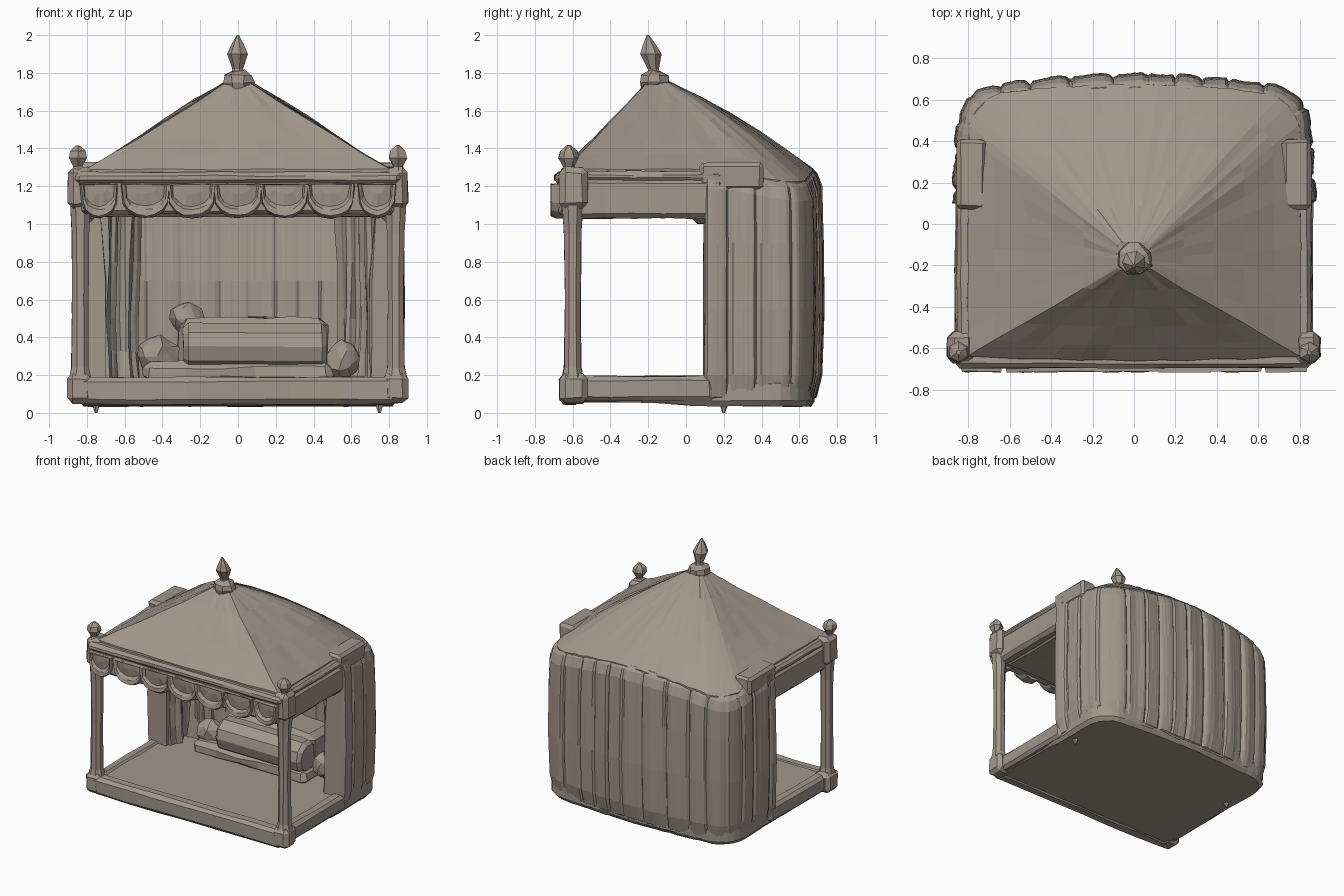
import bpy, bmesh, math, random
from mathutils import Vector, Matrix

random.seed(4)
if "Cube" in bpy.data.objects:
    bpy.data.objects.remove(bpy.data.objects["Cube"])

cloth = bpy.data.materials.new("taupe_clay")
cloth.use_nodes = True
TAUPE = (0.36, 0.31, 0.26, 1)
cloth.diffuse_color = TAUPE
cloth.node_tree.nodes["Principled BSDF"].inputs["Base Color"].default_value = TAUPE


def finish(name, bm, jitter=0.0):
    """Turn a bmesh into a flat shaded object, slightly hand-worn."""
    for v in bm.verts:
        v.co += Vector([random.uniform(-jitter, jitter) for _ in range(3)])
    bmesh.ops.recalc_face_normals(bm, faces=bm.faces)
    mesh = bpy.data.meshes.new(name)
    bm.to_mesh(mesh)
    bm.free()
    mesh.materials.append(cloth)
    ob = bpy.data.objects.new(name, mesh)
    bpy.context.collection.objects.link(ob)


def loft(bm, rings, closed=True, caps=True):
    """Skin a list of equal length point rings."""
    rows = [[bm.verts.new(p) for p in r] for r in rings]
    n = len(rows[0])
    for a, b in zip(rows, rows[1:]):
        for i in range(n if closed else n - 1):
            j = (i + 1) % n
            bm.faces.new((a[i], a[j], b[j], b[i]))
    if caps:
        bm.faces.new(rows[0])
        bm.faces.new(rows[-1])
    return rows


def box(name, lo, hi, bevel=0.02, cuts=0, jitter=0.004):
    bm = bmesh.new()
    bmesh.ops.create_cube(bm, size=1)
    lo, hi = Vector(lo), Vector(hi)
    for v in bm.verts:
        v.co = (lo + hi) / 2 + v.co * (hi - lo)
    bmesh.ops.bevel(bm, geom=bm.edges[:], offset=bevel, segments=1, affect='EDGES')
    if cuts:
        long_edges = [e for e in bm.edges if e.calc_length() > 0.4]
        bmesh.ops.subdivide_edges(bm, edges=long_edges, cuts=cuts, use_grid_fill=True)
    finish(name, bm, jitter)


def turned(name, x, y, profile, sides=8, lean=0.0, jitter=0.003):
    """Lathe (radius, height) pairs around a vertical axis that may lean in y."""
    bm = bmesh.new()
    z0 = profile[0][1]
    loft(bm, [[(x + r * math.cos(math.tau * (i + .5) / sides),
                y + lean * (z - z0) + r * math.sin(math.tau * (i + .5) / sides), z)
               for i in range(sides)] for r, z in profile])
    finish(name, bm, jitter)


def footprint(hx, front, back, radius, bow=0.03, side_cuts=8, corner=6, back_cuts=24):
    """Open U path: one side, round back corners, bowed back, other side."""
    pts = []
    for i in range(side_cuts):
        pts.append(Vector((hx, front + (back - radius - front) * i / side_cuts, 0)))
    for i in range(corner):
        a = math.pi / 2 * i / corner
        pts.append(Vector((hx - radius + radius * math.cos(a), back - radius + radius * math.sin(a), 0)))
    half = hx - radius
    for i in range(back_cuts // 2):
        x = half * (1 - 2 * i / back_cuts)
        pts.append(Vector((x, back + bow * (1 - (x / half) ** 2), 0)))
    mirrored = [Vector((-p.x, p.y, 0)) for p in reversed(pts)]
    return pts + [Vector((0, back + bow, 0))] + mirrored


def corner_droop(p):
    """How far the cloth sags toward the rear corners."""
    return 0.085 * (p.x / 0.8) ** 2 * max(0, p.y / 0.6) ** 1.5


# Floor slab with rounded back corners, front step, side rails and pegs
bm = bmesh.new()
outline = footprint(0.84, -0.65, 0.65, 0.2)
loft(bm, [[(p.x * s, p.y * s, z - 0.02 * (p.y > 0) * (z < 0.1)) for p in outline]
          for s, z in ((0.97, 0.055), (1, 0.085), (1, 0.155), (0.97, 0.18))])
finish("floor_slab", bm, 0.003)
box("front_step", (-0.84, -0.67, 0.045), (0.84, -0.56, 0.19), 0.025, 5)
for side, s in (("left", 1), ("right", -1)):
    box(side + "_floor_rail", (s * 0.815 - 0.05, -0.6, 0.06), (s * 0.815 + 0.05, 0.15, 0.195), 0.025, 3)
    turned(side + "_peg", s * 0.75, 0.2, [(0.008, 0), (0.03, 0.07)], 5, jitter=0)

# Pleated curtain wall: outer skin, rolled top and plain inner skin in one loft
path = footprint(0.83, 0.1, 0.65, 0.18, 0.05, 30, 16, 90)
for p in path:
    p.x *= 1.035 - 0.07 * p.y
n = len(path)
travel, normals = [0], []
for a, b in zip(path, path[1:]):
    travel.append(travel[-1] + (b - a).length)
for i in range(n):
    d = path[min(i + 1, n - 1)] - path[max(i - 1, 0)]
    normals.append(Vector((d.y, -d.x, 0)).normalized())


def pleat(s):
    """Broad flat panels of uneven width split by narrow grooves."""
    w = abs(math.sin(math.pi * s / 0.16 + 0.9 * math.sin(s * 6)))
    return 0.02 * min(w * 3, 1) - 0.01 + 0.005 * math.sin(s * 31)


bm = bmesh.new()
skin = ((-0.06, 0.05, 0.4), (-0.015, 0.085, 0.6), (0.008, 0.2, 1), (0.018, 0.55, 1), (0.014, 0.9, 1),
        (0.006, 1.2, 1), (-0.014, 1.27, 0.6), (-0.045, 1.3, 0.5), (-0.10, 1.3, 0.2),
        (-0.12, 1.1, 0), (-0.15, 0.7, -0.5), (-0.15, 0.35, -0.5), (-0.15, 0.15, 0))
rows = loft(bm, [[path[i] + normals[i] * (off + fold * pleat(travel[i]))
                  + Vector((0, 0, z - (z > 1.15) * corner_droop(path[i])))
                  for i in range(n)] for off, z, fold in skin], closed=False, caps=False)
for end in (0, -1):
    bm.faces.new([r[end] for r in rows])
finish("curtain_wall", bm, 0.002)


# Gathered drapes at the opening and in the rear corners
def drape(name, x, y, rx, ry, low, high, folds):
    bm = bmesh.new()
    count = folds * 4
    rings = []
    for z, s in ((low, 1.1), (low + 0.15, 0.95), (0.5, 0.9), (0.8, 1), (high, 1.15)):
        ring = []
        for i in range(count):
            a = math.tau * i / count
            k = s * (1 + 0.16 * math.cos(folds * a))
            ring.append((x + rx * k * math.cos(a), y + ry * k * math.sin(a), z))
        rings.append(ring)
    loft(bm, rings)
    finish(name, bm, 0.008)


for side, s in (("left", 1), ("right", -1)):
    drape(side + "_front_drape", s * 0.73, 0.2, 0.075, 0.08, 0.17, 1.1, 6)
    drape(side + "_rear_drape", s * 0.62, 0.42, 0.085, 0.1, 0.17, 1.1, 6)
    # raised cloth header where the curtain meets the eave
    box(side + "_curtain_header", (s * 0.785 - 0.07, 0.07, 1.18), (s * 0.785 + 0.07, 0.41, 1.325), 0.02)

# Front posts with footings, capitals and knob finials
for side, s in (("left", 1), ("right", -1)):
    x, y = s * 0.835, -0.6
    turned(side + "_post", x, y, [(0.065, 0.18), (0.05, 0.24), (0.046, 0.6), (0.048, 0.95), (0.06, 1.12)])
    box(side + "_post_footing", (x - 0.07, y - 0.07, 0.05), (x + 0.065, y + 0.08, 0.21), 0.03)
    box(side + "_post_capital", (x - 0.065, y - 0.07, 1.08), (x + 0.065, y + 0.08, 1.3), 0.03)
    turned(side + "_post_finial", x + s * 0.012, y - 0.02,
           [(0.045, 1.27), (0.028, 1.305), (0.054, 1.35), (0.045, 1.385), (0.012, 1.415)], 6)

# Beams that carry the roof, and the flat ceiling between them
box("front_beam", (-0.83, -0.68, 1.05), (0.83, -0.56, 1.24), 0.02, 6)
box("front_cornice", (-0.86, -0.695, 1.215), (0.86, -0.56, 1.275), 0.02, 6)
box("ceiling", (-0.77, -0.6, 1.04), (0.77, 0.55, 1.2), 0.02, 4)
for side, s in (("left", 1), ("right", -1)):
    box(side + "_beam", (s * 0.81 - 0.05, -0.6, 1.03), (s * 0.81 + 0.05, 0.2, 1.24), 0.025, 4)
    box(side + "_cornice", (s * 0.805 - 0.05, -0.6, 1.225), (s * 0.805 + 0.05, 0.2, 1.28), 0.02, 4)
    box(side + "_beam_bracket", (s * 0.8 - 0.04, 0.03, 1.0), (s * 0.8 + 0.04, 0.2, 1.1), 0.03)


# Scalloped valance: shallow bowls framed by a thick padded rim
def scallop(name, cx, half):
    arc = [math.pi * i / 8 for i in range(9)]

    def ring(scale, depth, y):
        return [(cx + half * scale * math.cos(a), y, 1.21 - depth * math.sin(a) ** 0.6) for a in arc]
    bm = bmesh.new()
    loft(bm, [ring(1, 0.18, -0.62), ring(1, 0.18, -0.69), ring(0.96, 0.165, -0.715),
              ring(0.86, 0.135, -0.71), ring(0.78, 0.115, -0.69), ring(0.45, 0.05, -0.7)])
    finish(name, bm, 0.004)


for i in range(-3, 4):
    scallop("valance_scallop", i * 0.245, 0.13 if abs(i) < 3 else 0.10)

# Tent roof: eave ring drawn up to an off-centre peak, sagging at the rear corners
eave = footprint(0.805, -0.64, 0.64, 0.22, 0.035, 8, 6, 20)
eave += [Vector((-0.8 + 1.6 * i / 12, -0.64 - 0.02 * math.sin(math.pi * i / 12), 0)) for i in range(1, 12)]
peak = Vector((0, -0.17, 0))
bm = bmesh.new()
rings = [[(p.x, p.y, 1.15) for p in eave]]
for t in (1, 0.84, 0.66, 0.48, 0.3, 0.1):
    ring = []
    for p in eave:
        q = peak + (p - peak) * t
        # the rear slope billows, the front sags a little
        billow = 0.035 * max(0, p.y / 0.65) if p.y > 0 else 0.015 * p.y
        ring.append((q.x, q.y, 1.79 - 0.5 * t + billow * math.sin(math.pi * t) - corner_droop(p) * t ** 2))
    rings.append(ring)
loft(bm, rings)
finish("tent_roof", bm, 0.004)

# Peak collar and leaning spear finial
turned("peak_collar", 0, -0.165, [(0.07, 1.71), (0.088, 1.745), (0.075, 1.785), (0.035, 1.81)], 8, jitter=0.008)
turned("peak_finial", 0, -0.165, [(0.04, 1.77), (0.03, 1.82), (0.058, 1.9), (0.035, 1.95), (0.006, 2.0)],
       7, lean=-0.16, jitter=0)

# Day bed with bolster and loose cushions
box("bed_seat", (-0.5, 0.13, 0.16), (0.5, 0.56, 0.27), 0.03, 4, 0.01)
box("bed_back", (-0.32, 0.26, 0.2), (0.47, 0.58, 0.5), 0.04, 4, 0.012)
bm = bmesh.new()
bmesh.ops.create_cone(bm, cap_ends=True, segments=10, radius1=0.13, radius2=0.13, depth=0.76,
                      matrix=Matrix.Translation((0.09, 0.23, 0.35)) @ Matrix.Rotation(math.pi / 2, 4, 'Y'))
ends = [e for e in bm.edges if abs(e.verts[0].co.x - e.verts[1].co.x) < 0.01]
bmesh.ops.bevel(bm, geom=ends, offset=0.025, segments=1, affect='EDGES')
finish("bolster", bm, 0.004)
for name, x, y, z, r in (("cushion", -0.42, 0.26, 0.3, 0.11), ("tall_cushion", -0.27, 0.45, 0.5, 0.09),
                         ("side_cushion", 0.55, 0.32, 0.28, 0.1)):
    bm = bmesh.new()
    bmesh.ops.create_icosphere(bm, subdivisions=2, radius=r,
                               matrix=Matrix.Translation((x, y, z)) @ Matrix.Diagonal((1, 0.8, 1, 1)))
    finish(name, bm, 0.012)
